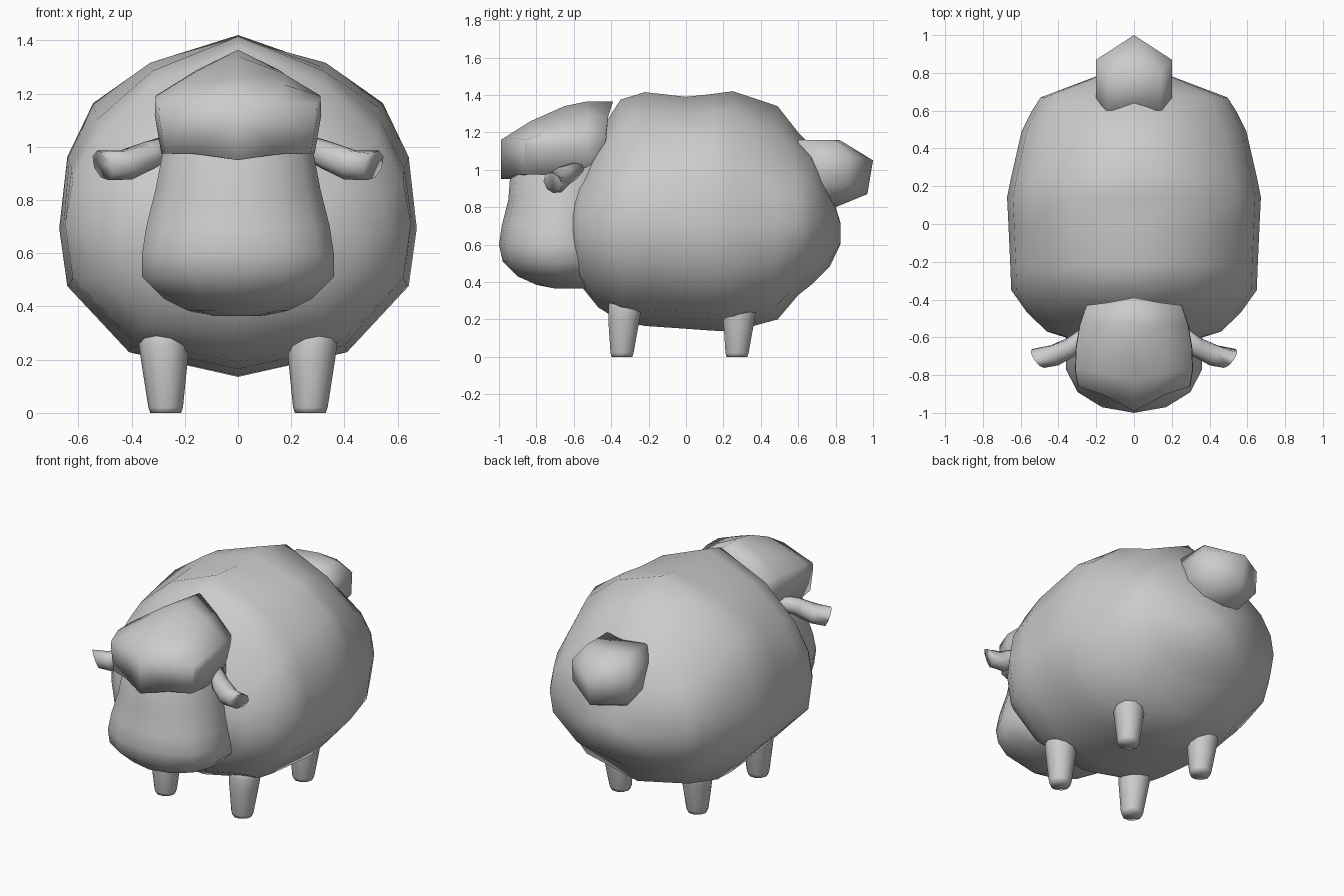
import bpy, bmesh, math
from mathutils import Vector

if "Cube" in bpy.data.objects:
    bpy.data.objects.remove(bpy.data.objects["Cube"])

grey = bpy.data.materials.new("wool_grey")
grey.diffuse_color = (0.6, 0.6, 0.6, 1)
grey.use_nodes = True
grey.node_tree.nodes["Principled BSDF"].inputs["Base Color"].default_value = grey.diffuse_color


def finish(name, bm):
    bmesh.ops.recalc_face_normals(bm, faces=bm.faces)
    mesh = bpy.data.meshes.new(name)
    bm.to_mesh(mesh)
    bm.free()
    obj = bpy.data.objects.new(name, mesh)
    bpy.context.collection.objects.link(obj)
    mesh.materials.append(grey)
    bpy.ops.object.select_all(action='DESELECT')
    obj.select_set(True)
    bpy.context.view_layer.objects.active = obj
    bpy.ops.object.shade_smooth_by_angle(angle=math.radians(100))
    return obj


def loft(name, rings, front=None):
    """Skin closed rings of equal length and cap both ends."""
    bm = bmesh.new()
    loops = [[bm.verts.new(p) for p in ring] for ring in rings]
    n = len(loops[0])
    for a, b in zip(loops, loops[1:]):
        for i in range(n):
            j = (i + 1) % n
            bm.faces.new((a[i], a[j], b[j], b[i]))
    for face in front or [range(n)]:
        bm.faces.new([loops[0][i] for i in face])
    bm.faces.new(loops[-1])
    return finish(name, bm)


def mirrored(half):
    """Close a half section whose first and last points lie on x = 0."""
    return half + [(-p[0], *p[1:]) for p in reversed(half[1:-1])]


# Body: round sections swept from chest to rump
# (y, half width, bottom, top, how far the upper shoulders slope down)
section = mirrored([(0, 1, 0), (.49, .93, .55), (.81, .81, 1), (.955, .65, .8),
                    (1, .4375, 0), (.955, .266, 0), (.61, .07, 0), (0, 0, 0)])
body = [(-.62, .30, .58, .85, .03), (-.57, .46, .39, 1.0, .05),
        (-.47, .565, .265, 1.19, .08), (-.35, .65, .19, 1.375, .09),
        (-.22, .655, .165, 1.415, .06), (0, .665, .15, 1.39, .01),
        (.14, .672, .14, 1.405, 0), (.25, .65, .135, 1.42, .03),
        (.49, .595, .20, 1.34, .08), (.60, .54, .33, 1.20, .08),
        (.67, .495, .385, 1.13, .06), (.77, .23, .485, .90, 0),
        (.825, .09, .60, .72, 0)]
loft("body", [[(u * w, y, lo + (v - k * drop) * (hi - lo)) for u, v, drop in section]
              for y, w, lo, hi, k in body])

# Muzzle: stacked horizontal sections (z, half width, front y)
plan = mirrored([(0, 0), (.47, .03), (.83, .11), (1, .23), (1, None), (0, None)])
muzzle = [(.365, .10, -.70), (.385, .19, -.80), (.43, .28, -.90), (.51, .36, -.98),
          (.60, .36, -1.0), (.70, .345, -.985), (.84, .31, -.95),
          (.97, .285, -.94), (1.05, .26, -.90)]
loft("muzzle", [[(u * w, -.45 if d is None else f + d, z) for u, d in plan]
                for z, w, f in muzzle])

# Wool cap: ridged, pointed at the front and back
# (y, half width, ridge z, shoulder z, sweep of the sides)
cap = [(-.99, .295, 1.16, 1.16, .13), (-.83, .31, 1.26, 1.19, .06),
       (-.65, .305, 1.34, 1.195, 0), (-.53, .285, 1.365, 1.19, 0),
       (-.39, .25, 1.365, 1.18, -.04)]
rings = []
for y, w, top, side, sweep in cap:
    half = [(0, top), (.55, side + .5 * (top - side) + .01), (1, side),
            (1.01, 1.12), (.93, .975), (.5, .972), (0, .95)]
    rings.append(mirrored([(u * w, y + sweep * u ** .7, z) for u, z in half]))
loft("wool_cap", rings, [(0, 1, 5, 6), (1, 2, 4, 5), (2, 3, 4),
                         (0, 11, 7, 6), (11, 10, 8, 7), (10, 9, 8)])

# Tail: faceted puff
bm = bmesh.new()
for x, y, z in [(0, 1, 1.05), (0, .97, .87), (.2, .87, 1.07), (.2, .86, .93),
                (0, .82, 1.16), (.14, .8, 1.155), (0, .8, .8), (.13, .78, .83),
                (.2, .6, 1.07), (.2, .6, .93), (.14, .6, 1.155), (.12, .6, .83),
                (0, .6, 1.16), (0, .6, .8)]:
    for s in ((1, -1) if x else (1,)):
        bm.verts.new((s * x, y, z))
bmesh.ops.convex_hull(bm, input=bm.verts)
finish("tail", bm)


def tube(name, stations, sides):
    """Loft round sections given as (centre, axis, radius)."""
    rings = []
    for centre, axis, r in stations:
        turn = Vector((0, 0, 1)).rotation_difference(Vector(axis))
        rings.append([Vector(centre) + turn @ Vector(
            (r * math.cos(2 * math.pi * i / sides), r * math.sin(2 * math.pi * i / sides), 0))
            for i in range(sides)])
    loft(name, rings)


for s, label in ((1, "right"), (-1, "left")):
    # Ears: drooping, flared at the slanted blunt tip
    tube("ear_" + label, [((s * .24, -.57, 1.01), (s * .8, -.5, -.3), .04),
                          ((s * .33, -.65, .97), (s * .8, -.5, -.35), .053),
                          ((s * .42, -.695, .932), (s * .85, -.4, -.25), .06),
                          ((s * .508, -.712, .93), (s * .75, -.55, -.35), .06)], 8)
    # Legs: tapered pegs
    for y, end in ((-.335, "front"), (.28, "back")):
        tube(end + "_leg_" + label, [((s * .272, y - .007, 0), (0, 0, 1), .058),
                                     ((s * .272, y - .007, .02), (0, 0, 1), .065),
                                     ((s * .277, y + .003, .2), (0, 0, 1), .088),
                                     ((s * .28, y + .008, .26), (0, 0, 1), .093),
                                     ((s * .28, y + .008, .33), (0, 0, 1), .08)], 10)
